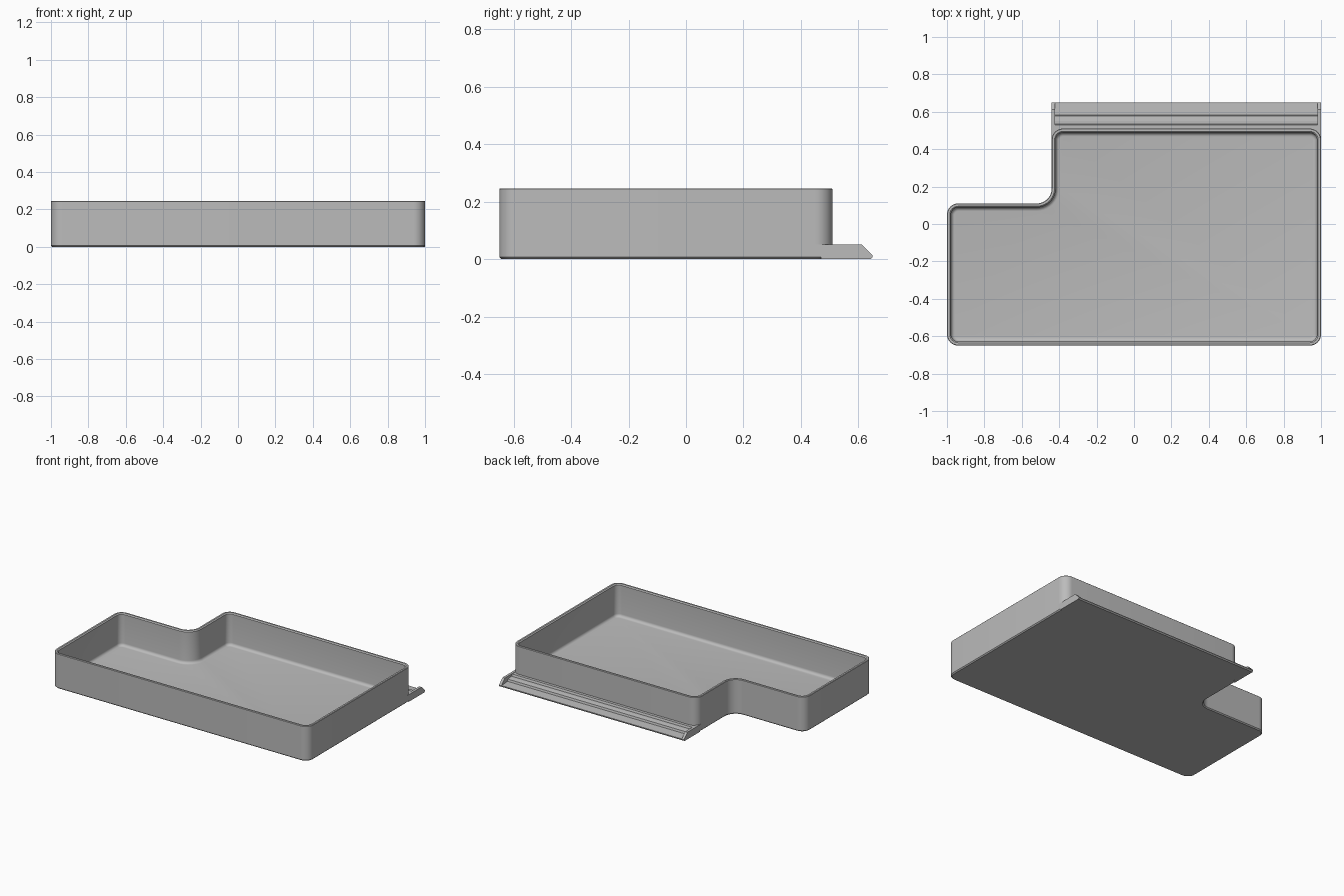
import bpy, bmesh, math
from mathutils import Vector

if "Cube" in bpy.data.objects:
    bpy.data.objects.remove(bpy.data.objects["Cube"], do_unlink=True)

grey = bpy.data.materials.new("plain grey")
grey.use_nodes = True
colour = (0.5, 0.5, 0.5, 1)
grey.diffuse_color = colour
grey.node_tree.nodes["Principled BSDF"].inputs["Base Color"].default_value = colour

FRONT, BACK, STEP_X, STEP_Y = -0.65, 0.51, -0.44, 0.11
HEIGHT = 0.246
# Corners counter-clockwise: x, y, radius (the notch corner is concave)
CORNERS = [(-1, FRONT, 0.06), (1, FRONT, 0.06), (1, BACK, 0.06),
           (STEP_X, BACK, 0.06), (STEP_X, STEP_Y, 0.08), (-1, STEP_Y, 0.06)]


def outline(inset, steps=10):
    """Rounded L-shaped outline, moved inwards by inset."""
    points = []
    for i, (x, y, radius) in enumerate(CORNERS):
        here = Vector((x, y))
        before = (here - Vector(CORNERS[i - 1][:2])).normalized()
        after = (Vector(CORNERS[(i + 1) % len(CORNERS)][:2]) - here).normalized()
        turn = 1 if before.cross(after) > 0 else -1
        centre = here + (after - before) * radius
        r = radius - turn * inset
        for k in range(steps + 1):
            a = math.pi / 2 * k / steps
            points.append(centre + (before * math.sin(a) - after * math.cos(a)) * r)
    return points


def finish(name, bm, smooth):
    bmesh.ops.recalc_face_normals(bm, faces=bm.faces)
    mesh = bpy.data.meshes.new(name)
    bm.to_mesh(mesh)
    bm.free()
    obj = bpy.data.objects.new(name, mesh)
    bpy.context.collection.objects.link(obj)
    mesh.materials.append(grey)
    if smooth:
        bpy.ops.object.select_all(action="DESELECT")
        obj.select_set(True)
        bpy.context.view_layer.objects.active = obj
        bpy.ops.object.shade_smooth_by_angle(angle=math.radians(30))
    return obj


def loft(name, sections):
    """Bridge equal sections (lists of 3D points) and cap both ends."""
    bm = bmesh.new()
    rings = [[bm.verts.new(p) for p in s] for s in sections]
    n = len(rings[0])
    for low, high in zip(rings, rings[1:]):
        for i in range(n):
            j = (i + 1) % n
            bm.faces.new((low[i], low[j], high[j], high[i]))
    bm.faces.new(rings[0][::-1])
    bm.faces.new(rings[-1])
    return bm


# Tray: outer wall, rim, inner wall, then a fillet down to the floor
wall, floor, fillet = 0.022, 0.018, 0.02
layers = [(0.007, 0), (0, 0.007), (0, HEIGHT - 0.003), (0.003, HEIGHT),
          (0.015, HEIGHT), (wall, HEIGHT - 0.007)]
for k in range(6):
    a = math.pi / 2 * k / 5
    layers.append((wall + fillet * (1 - math.cos(a)), floor + fillet * (1 - math.sin(a))))
sections = [[(p.x, p.y, z) for p in outline(inset)] for inset, z in layers]
finish("tray", loft("tray", sections), True)


def extrude_x(name, profile, x0, x1):
    finish(name, loft(name, [[(x, y, z) for y, z in profile] for x in (x0, x1)]), False)


# Back ledge: stepped rail between two solid end caps
cap = 0.018
cap_profile = [(0.47, 0), (0.643, 0), (0.65, 0.007), (0.65, 0.012),
               (0.612, 0.05), (0.47, 0.05)]
rail_profile = [(0.49, 0), (0.643, 0), (0.65, 0.007), (0.65, 0.012), (0.642, 0.012),
                (0.582, 0.016), (0.578, 0.03), (0.55, 0.034),
                (0.535, 0.034), (0.53, 0.048), (0.49, 0.048)]
extrude_x("ledge_rail", rail_profile, STEP_X + cap, 1 - cap)
extrude_x("ledge_cap_right", cap_profile, STEP_X, STEP_X + cap)
extrude_x("ledge_cap_left", cap_profile, 1 - cap, 1)

# Corner gussets fill the ledge beneath the rounded back corners
gusset = [(0.45, 0.007), (0.49, 0.007), (0.49, 0.05), (0.45, 0.05)]
extrude_x("corner_fill_right", gusset, STEP_X, STEP_X + cap)
extrude_x("corner_fill_left", gusset, 1 - cap, 1)
